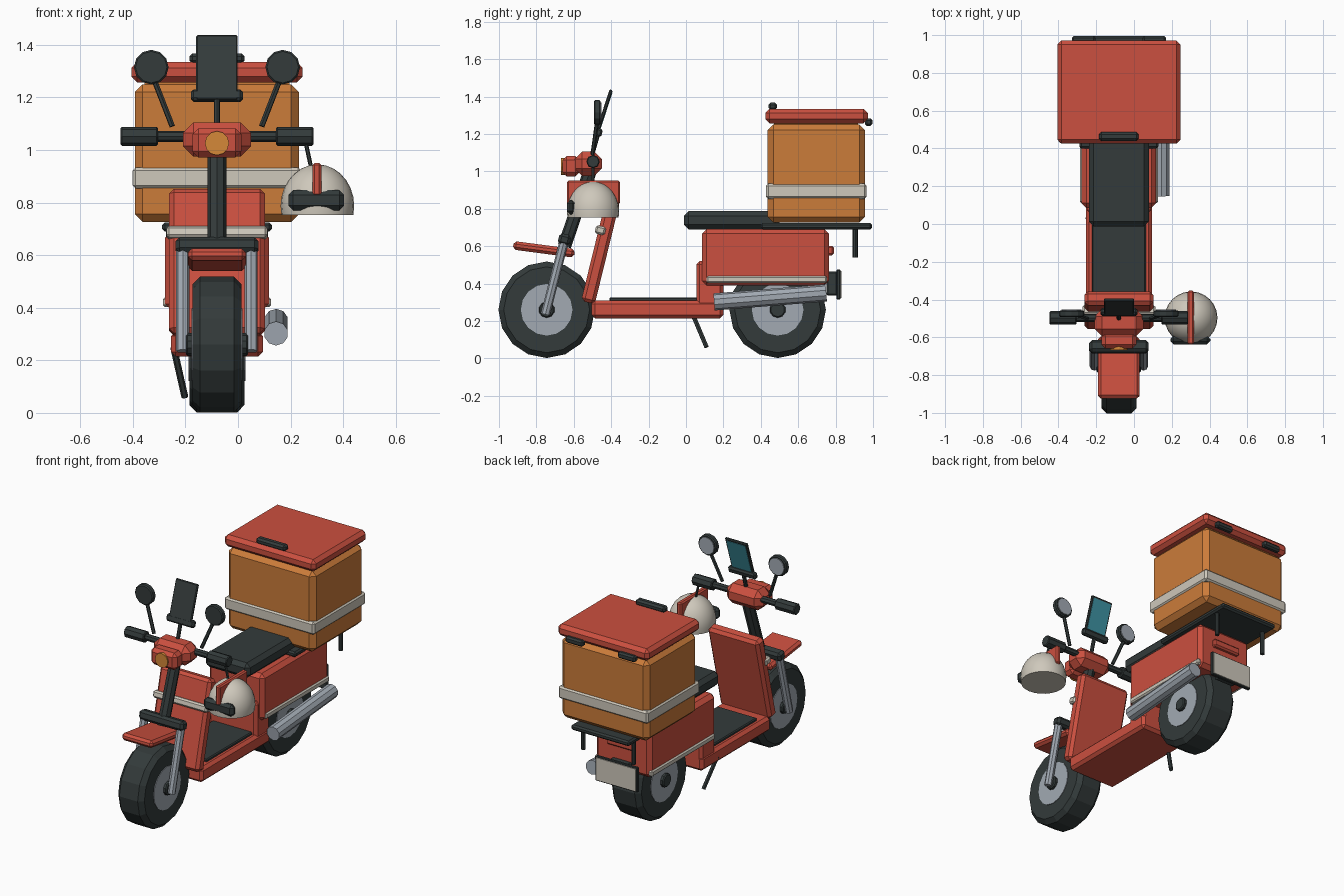
import bpy, bmesh
from math import radians
from mathutils import Matrix, Vector

cube = bpy.data.objects.get("Cube")
if cube:
    bpy.data.objects.remove(cube, do_unlink=True)

CX = -0.08  # centre line of the scooter


def material(name, rgb):
    m = bpy.data.materials.new(name)
    m.use_nodes = True
    m.diffuse_color = (*rgb, 1)
    m.node_tree.nodes["Principled BSDF"].inputs["Base Color"].default_value = (*rgb, 1)
    return m


RED = material("red paint", (0.60, 0.08, 0.05))
ORANGE = material("orange box", (0.60, 0.20, 0.042))
DARK = material("dark rubber", (0.033, 0.043, 0.043))
METAL = material("grey metal", (0.36, 0.40, 0.45))
CREAM = material("cream trim", (0.62, 0.58, 0.50))
TEAL = material("teal screen", (0.05, 0.30, 0.38))
AMBER = material("amber lamp", (0.66, 0.25, 0.04))


def finish(name, bm, mat):
    me = bpy.data.meshes.new(name)
    bmesh.ops.recalc_face_normals(bm, faces=bm.faces)
    bm.to_mesh(me)
    bm.free()
    me.materials.append(mat)
    ob = bpy.data.objects.new(name, me)
    bpy.context.collection.objects.link(ob)
    return ob


def chamfer(bm, edges, width):
    if width:
        bmesh.ops.bevel(bm, geom=edges, offset=width, segments=1, affect="EDGES", profile=0.5)


def block(name, mat, x, y, z, size, bevel=0.015, tilt=0):
    """Chamfered box; x is measured from the centre line, tilt turns about x."""
    bm = bmesh.new()
    bmesh.ops.create_cube(bm, size=1)
    bmesh.ops.scale(bm, vec=size, verts=bm.verts)
    chamfer(bm, bm.edges[:], bevel)
    bm.transform(Matrix.Translation((CX + x, y, z)) @ Matrix.Rotation(radians(tilt), 4, "X"))
    return finish(name, bm, mat)


def span(name, mat, width, y0, y1, z0, z1, bevel=0.015, x=0):
    """Chamfered box given by its y and z limits."""
    return block(name, mat, x, (y0 + y1) / 2, (z0 + z1) / 2, (width, y1 - y0, z1 - z0), bevel)


def rod(name, mat, a, b, r, sides=8, bevel=0):
    """Straight bar from a to b; x is measured from the centre line."""
    a, b = Vector(a), Vector(b)
    d = b - a
    bm = bmesh.new()
    bmesh.ops.create_cone(bm, cap_ends=True, segments=sides, radius1=r, radius2=r, depth=d.length)
    rims = [e for e in bm.edges if abs(e.verts[0].co.z - e.verts[1].co.z) < 1e-5]
    chamfer(bm, rims, bevel)
    place = Matrix.Translation((a + b) / 2 + Vector((CX, 0, 0)))
    bm.transform(place @ d.to_track_quat("Z", "Y").to_matrix().to_4x4())
    return finish(name, bm, mat)


# Wheels
for tag, y, half in (("front", -0.745, 0.093), ("rear", 0.49, 0.105)):
    for part, mat, r, h, sides, bev in (("tyre", DARK, 0.258, half, 16, 0.028),
                                        ("rim", METAL, 0.138, half + 0.004, 16, 0),
                                        ("hub", DARK, 0.043, half + 0.025, 10, 0.006)):
        rod(f"{tag}_{part}", mat, (-h, y, 0.26), (h, y, 0.26), r, sides, bev)

# Front fork, steering column and mudguard
block("fork_clamp", DARK, 0, -0.65, 0.635, (0.315, 0.065, 0.06), tilt=-14)
rod("steering_column", DARK, (0, -0.65, 0.60), (0, -0.5, 1.04), 0.036)
block("front_mudguard", RED, 0, -0.76, 0.583, (0.22, 0.33, 0.046), tilt=-7.5)

# Leg shield, floor and rear body
block("leg_shield", RED, 0, -0.457, 0.573, (0.364, 0.075, 0.565), 0.018, tilt=-13.8)
block("shield_trim", CREAM, 0, -0.458, 0.685, (0.385, 0.055, 0.045), 0.01, tilt=-13.8)
span("floor", RED, 0.35, -0.505, 0.2, 0.214, 0.31, 0.018)
span("floor_mat", DARK, 0.285, -0.41, 0.07, 0.30, 0.326, 0.006)
span("seat_post", RED, 0.34, 0.055, 0.2, 0.215, 0.52, 0.018)
span("rear_body", RED, 0.395, 0.085, 0.765, 0.39, 0.692, 0.025)
span("seat", DARK, 0.318, -0.012, 0.5, 0.69, 0.787, 0.025)
span("tail_light", RED, 0.2, 0.755, 0.79, 0.55, 0.602, 0.01)

# Number plate on its bracket
span("plate_bracket", DARK, 0.14, 0.75, 0.81, 0.335, 0.465, 0.008)
span("plate_frame", DARK, 0.3, 0.805, 0.826, 0.315, 0.475, 0.004)
span("plate", CREAM, 0.285, 0.824, 0.831, 0.323, 0.467, 0)

# Rack and delivery box
span("rack", DARK, 0.417, 0.40, 0.995, 0.69, 0.724, 0.01)
span("delivery_box", ORANGE, 0.625, 0.437, 0.957, 0.726, 1.25, 0.03)
span("box_band", CREAM, 0.642, 0.428, 0.966, 0.853, 0.934, 0.012)
span("box_lid", RED, 0.652, 0.425, 0.972, 1.257, 1.334, 0.022)
span("lid_spacer", ORANGE, 0.55, 0.47, 0.92, 1.24, 1.27, 0)
span("lid_handle", DARK, 0.21, 0.44, 0.487, 1.328, 1.368, 0.012)

# Headset, lamp and handlebar
span("headset", RED, 0.26, -0.595, -0.45, 0.975, 1.105, 0.04)
span("lamp_housing", RED, 0.186, -0.66, -0.57, 0.972, 1.082, 0.022)
rod("headlamp", AMBER, (0, -0.64, 1.026), (0, -0.668, 1.026), 0.046, 12)
rod("handlebar", DARK, (-0.26, -0.497, 1.052), (0.26, -0.497, 1.052), 0.021)

# Phone on its holder
rod("phone_stem", DARK, (0, -0.505, 1.08), (0, -0.465, 1.22), 0.012)
block("phone_holder", DARK, 0, -0.466, 1.207, (0.197, 0.035, 0.045), 0.01, tilt=-18)
block("phone", DARK, 0, -0.44, 1.313, (0.158, 0.018, 0.258), 0.005, tilt=-18)
block("phone_screen", TEAL, 0, -0.4305, 1.3155, (0.135, 0.006, 0.222), 0, tilt=-18)

# Paired parts
for side, s in (("right", -1), ("left", 1)):
    rod(f"{side}_fork_leg", METAL, (s * 0.13, -0.752, 0.235), (s * 0.13, -0.652, 0.625), 0.025)
    rod(f"{side}_grip", DARK, (s * 0.225, -0.497, 1.052), (s * 0.367, -0.497, 1.052), 0.036, 8, 0.005)
    rod(f"{side}_mirror_stem", DARK, (s * 0.17, -0.5, 1.09), (s * 0.24, -0.475, 1.27), 0.011, 6)
    rod(f"{side}_mirror", DARK, (s * 0.25, -0.492, 1.315), (s * 0.25, -0.457, 1.315), 0.066, 12, 0.006)
    rod(f"{side}_mirror_glass", METAL, (s * 0.25, -0.46, 1.315), (s * 0.25, -0.452, 1.315), 0.053, 12)
    span(f"{side}_body_trim", CREAM, 0.03, 0.11, 0.755, 0.402, 0.44, 0.008, x=s * 0.191)
    rod(f"{side}_rack_leg", DARK, (s * 0.18, 0.905, 0.54), (s * 0.18, 0.905, 0.70), 0.014)
    span(f"{side}_lid_latch", DARK, 0.125, 0.957, 0.996, 1.243, 1.283, 0.01, x=s * 0.187)

# Exhaust and kickstand
rod("exhaust", METAL, (0.225, 0.15, 0.302), (0.225, 0.75, 0.35), 0.046, 10)
rod("kickstand", DARK, (-0.165, 0.03, 0.25), (-0.122, 0.11, 0.06), 0.013, 6)

# Helmet hanging from the left grip
bm = bmesh.new()
bmesh.ops.create_uvsphere(bm, u_segments=24, v_segments=14, radius=0.14)
bm.transform(Matrix.Translation((0.302, -0.497, 0.787)) @ Matrix.Diagonal((1, 1, 1.13, 1)))
cut = bmesh.ops.bisect_plane(bm, geom=bm.verts[:] + bm.edges[:] + bm.faces[:],
                             plane_co=(0, 0, 0.752), plane_no=(0, 0, 1), clear_inner=True)
rim = [e for e in cut["geom_cut"] if isinstance(e, bmesh.types.BMEdge)]
for f in bm.faces:
    f.smooth = True
for e in rim:
    e.smooth = False
bmesh.ops.holes_fill(bm, edges=rim, sides=0)
finish("helmet", bm, CREAM)
HX = 0.38  # helmet offset from the centre line
span("helmet_stripe", RED, 0.034, -0.637, -0.353, 0.825, 0.95, 0.008, x=HX)
span("helmet_visor", DARK, 0.212, -0.637, -0.592, 0.77, 0.847, 0.018, x=HX - 0.002)
rod("helmet_strap", DARK, (0.335, -0.497, 1.04), (0.36, -0.497, 0.925), 0.008, 6)
